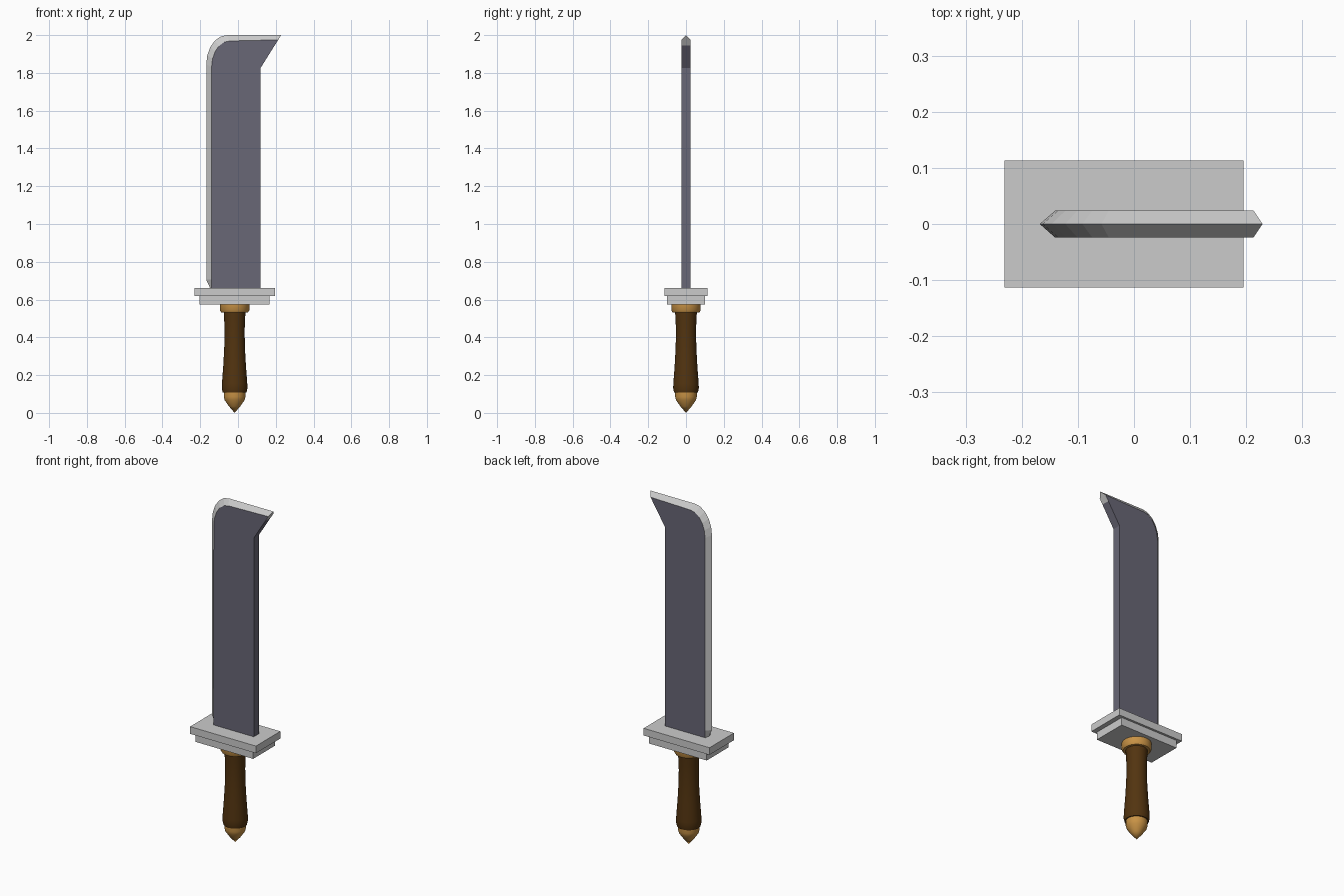
import bpy, bmesh, math

if "Cube" in bpy.data.objects:
    bpy.data.objects.remove(bpy.data.objects["Cube"])


def material(name, rgb):
    m = bpy.data.materials.new(name)
    m.diffuse_color = (*rgb, 1)
    m.use_nodes = True
    m.node_tree.nodes["Principled BSDF"].inputs["Base Color"].default_value = m.diffuse_color
    return m


STEEL = material("light steel", (0.60, 0.60, 0.60))
DARK = material("dark steel", (0.14, 0.135, 0.18))
WOOD = material("brown wood", (0.085, 0.034, 0.005))
BRASS = material("brass", (0.58, 0.29, 0.06))
AXIS_X = -0.018  # centre line of guard and grip


def add_object(name, bm, mats):
    bmesh.ops.recalc_face_normals(bm, faces=bm.faces)
    me = bpy.data.meshes.new(name)
    bm.to_mesh(me)
    bm.free()
    for m in mats:
        me.materials.append(m)
    ob = bpy.data.objects.new(name, me)
    bpy.context.collection.objects.link(ob)
    return ob


def plate(name, half_x, half_y, z0, z1):
    bm = bmesh.new()
    bmesh.ops.create_cube(bm, size=1)
    for v in bm.verts:
        v.co = (AXIS_X + v.co.x * 2 * half_x, v.co.y * 2 * half_y,
                z0 + (v.co.z + 0.5) * (z1 - z0))
    return add_object(name, bm, [STEEL])


def turned(name, profile, mat, sides=32):
    """Revolve (radius, z) points about the grip axis."""
    bm = bmesh.new()
    rings = []
    for r, z in profile:
        rings.append([bm.verts.new((AXIS_X + r * math.cos(2 * math.pi * i / sides),
                                    r * math.sin(2 * math.pi * i / sides), z))
                      for i in range(sides)])
    for a, b in zip(rings, rings[1:]):
        for i in range(sides):
            j = (i + 1) % sides
            bm.faces.new((a[i], a[j], b[j], b[i]))
    bm.faces.new(rings[0])
    bm.faces.new(rings[-1])
    bmesh.ops.remove_doubles(bm, verts=bm.verts, dist=0.00005)
    ob = add_object(name, bm, [mat])
    bpy.ops.object.select_all(action='DESELECT')
    ob.select_set(True)
    bpy.context.view_layer.objects.active = ob
    bpy.ops.object.shade_smooth_by_angle(angle=math.radians(35))
    return ob


def arc(cx, cz, rx, rz, n=5):
    return [(cx - rx * math.cos(math.pi / 2 * i / n),
             cz + rz * math.sin(math.pi / 2 * i / n)) for i in range(n + 1)]


# Blade: sharpened outer line at y = 0, flat cheeks at +-T
T = 0.024
outer = [(-0.145, 0.655), (-0.168, 0.705)] + arc(-0.058, 1.845, 0.11, 0.155) + [(0.229, 2.0)]
inner = [(-0.141, 0.655), (-0.141, 0.705)] + arc(-0.045, 1.83, 0.095, 0.139) + [(0.213, 1.975)]
spine = [(0.194, 1.945), (0.119, 1.825), (0.119, 0.655)]
bm = bmesh.new()
edge = [bm.verts.new((x, 0, z)) for x, z in outer]
cheeks = [[bm.verts.new((x, y, z)) for x, z in inner + spine] for y in (-T, T)]
n = len(inner)
for side in cheeks:
    bm.faces.new(side).material_index = 1
    for i in range(n - 1):  # ground bevel
        bm.faces.new((edge[i], edge[i + 1], side[i + 1], side[i]))
front, back = cheeks
bm.faces.new((edge[-1], front[n - 1], back[n - 1]))  # tip cap
bm.faces.new((edge[0], front[0], front[-1], back[-1], back[0])).material_index = 1
for k, i in enumerate(range(n - 1, len(front) - 1)):  # spine, light at the tip
    f = bm.faces.new((front[i], front[i + 1], back[i + 1], back[i]))
    f.material_index = 0 if k == 0 else 1
add_object("blade", bm, [STEEL, DARK])

# Guard: two stacked plates
plate("guard_upper", 0.213, 0.113, 0.62, 0.662)
plate("guard_lower", 0.186, 0.10, 0.575, 0.62)

# Collar, grip and pommel
turned("collar", [(0.078, 0.576), (0.078, 0.543), (0.071, 0.532), (0.05, 0.532)], BRASS)
turned("grip", [(0.058, 0.54), (0.055, 0.49), (0.053, 0.43), (0.055, 0.34), (0.060, 0.25),
                (0.067, 0.155), (0.068, 0.13), (0.063, 0.108)], WOOD)
turned("pommel", [(0.057, 0.109), (0.057, 0.085), (0.053, 0.068), (0.030, 0.035),
                  (0.0, 0.0)], BRASS)
